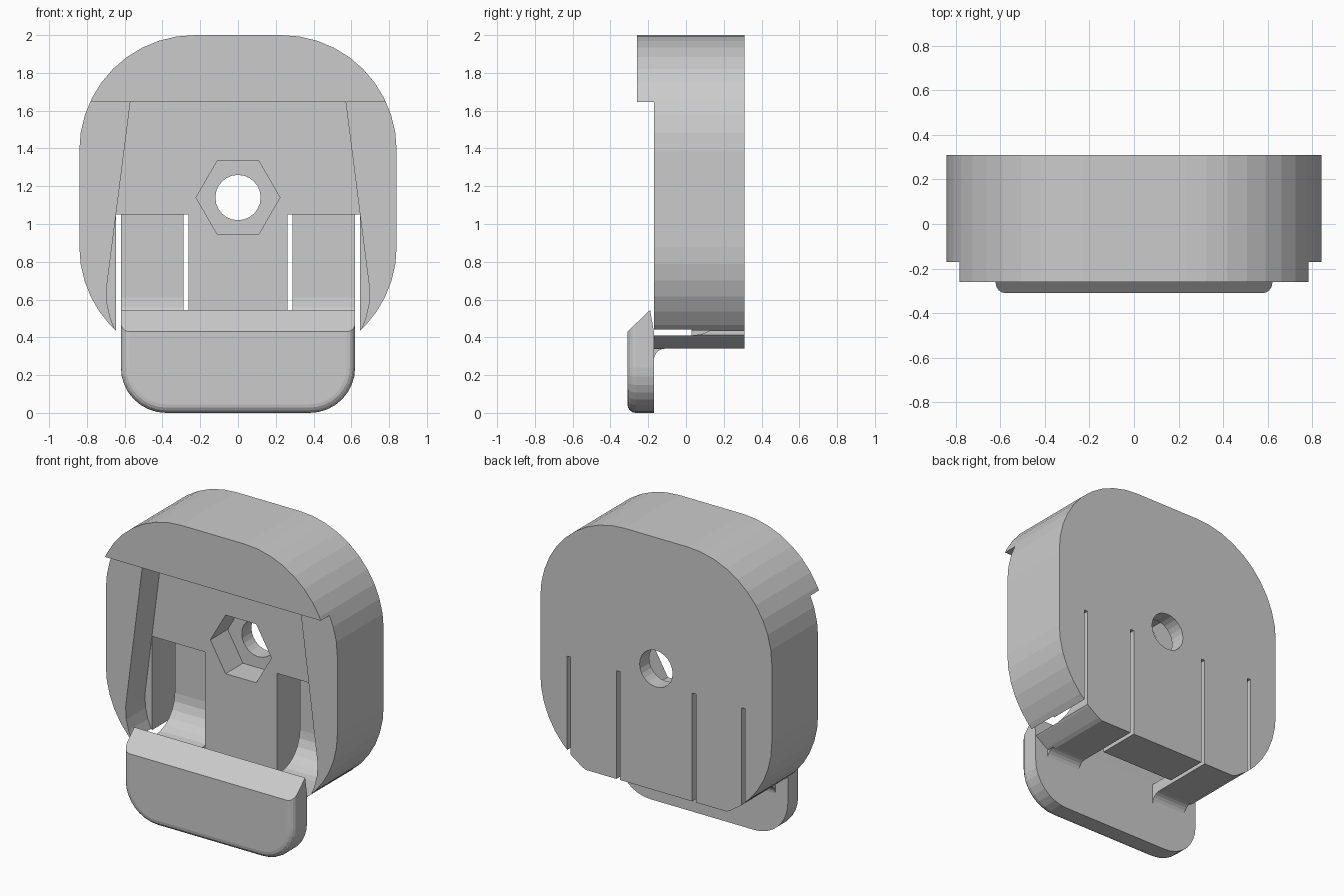
import bpy, bmesh
from math import sin, cos, pi, radians

cube = bpy.data.objects.get("Cube")
if cube:
    bpy.data.objects.remove(cube, do_unlink=True)

grey = bpy.data.materials.new("plain grey")
grey.use_nodes = True
GREY = (0.6, 0.6, 0.6, 1)
grey.diffuse_color = GREY
grey.node_tree.nodes["Principled BSDF"].inputs["Base Color"].default_value = GREY


def arc(cx, cz, r, start, end, n):
    """Points along an arc, angles in degrees."""
    steps = [radians(start + (end - start) * i / n) for i in range(n + 1)]
    return [(cx + r * cos(t), cz + r * sin(t)) for t in steps]


def prism(name, pts, a, b, axis="y"):
    """Extrude a profile from a to b: (x, z) points along y, or (y, z) points along x."""
    bm = bmesh.new()
    place = (lambda p, d: (p[0], d, p[1])) if axis == "y" else (lambda p, d: (d, p[0], p[1]))
    face = bm.faces.new([bm.verts.new(place(p, a)) for p in pts])
    ext = bmesh.ops.extrude_face_region(bm, geom=[face])
    shift = (0, b - a, 0) if axis == "y" else (b - a, 0, 0)
    bmesh.ops.translate(bm, vec=shift, verts=[v for v in ext["geom"] if isinstance(v, bmesh.types.BMVert)])
    bmesh.ops.recalc_face_normals(bm, faces=bm.faces)
    mesh = bpy.data.meshes.new(name)
    bm.to_mesh(mesh)
    bm.free()
    mesh.materials.append(grey)
    ob = bpy.data.objects.new(name, mesh)
    bpy.context.collection.objects.link(ob)
    return ob


def rect(x0, x1, z0, z1):
    return [(x0, z0), (x1, z0), (x1, z1), (x0, z1)]


def mirrored(pts):
    """Close a right-hand half outline with its mirror image."""
    return pts + [(-x, z) for x, z in reversed(pts)]


def apply_modifiers(ob):
    dg = bpy.context.evaluated_depsgraph_get()
    mesh = bpy.data.meshes.new_from_object(ob.evaluated_get(dg))
    ob.modifiers.clear()
    ob.data = mesh


def cut(ob, cutter):
    cutter.hide_render = True
    mod = ob.modifiers.new("cut", "BOOLEAN")
    mod.operation, mod.solver, mod.object = "DIFFERENCE", "EXACT", cutter
    apply_modifiers(ob)
    bpy.data.objects.remove(cutter, do_unlink=True)


FRONT, LIP, BACK, FLOOR, DEEP = -0.17, -0.26, 0.31, 0.03, 0.23
BOTTOM, SHELF, MID = 0.34, 0.41, 1.14

# Body: rounded block with a flat bottom, stepped back below the top lip
half = [(0.51, BOTTOM)] + arc(0.23, 0.88, 0.61, -60, 0, 7) + arc(0.23, 1.39, 0.61, 0, 90, 10)
body = prism("body", mirrored(half), LIP, BACK)
cut(body, prism("step", rect(-1, 1, 0, 1.645), -0.5, FRONT))

# Tapered front recess, open at the bottom in the middle
recess = [(0.275, 0.2), (0.275, SHELF), (0.632, SHELF), (0.65, 0.437), (0.675, 0.5),
          (0.692, 0.57), (0.697, 0.65), (0.57, 1.645)]
cut(body, prism("recess", mirrored(recess), -0.2, FLOOR))

# Nut pocket and screw hole
cut(body, prism("nut_pocket", arc(0, MID, 0.222, 0, 300, 5), -0.1, 0.21))
cut(body, prism("screw_hole", arc(0, MID, 0.12, 0, 345, 23), 0.1, 0.5))

# Thinned spring arms with a curved foot, and the slots that free them
pocket = [(-0.165, 1.05), (-0.165, SHELF)] + arc(FLOOR, SHELF + 0.2, 0.2, -90, 0, 6) + [(DEEP, 1.05)]
for s in (-1, 1):
    cut(body, prism("arm_pocket", pocket, s * 0.275, s * 0.632, "x"))
    for x0, x1 in ((0.262, 0.288), (0.62, 0.645)):
        cut(body, prism("slot", rect(s * x0, s * x1, 0.2, 1.05), -0.3, 0.5))

# Latch tab: bevelled top, rounded lower corners, softened front rim
side = arc(0.38, 0.24, 0.24, -90, 0, 8)
latch = prism("latch", mirrored(side + [(0.62, 0.55)]), -0.31, FRONT)
bm = bmesh.new()
bm.from_mesh(latch.data)
rim = [e for e in bm.edges if all(v.co.y < -0.3 for v in e.verts)
       and not all(v.co.z > 0.5 for v in e.verts)]
bmesh.ops.bevel(bm, geom=rim, offset=0.045, segments=4, profile=0.5, affect="EDGES")
bm.to_mesh(latch.data)
bm.free()
cut(latch, prism("ramp", [(-0.4, 0.34), (-0.31, 0.43), (-0.19, 0.545), (-0.19, 0.7), (-0.4, 0.7)], -1, 1, "x"))
cut(latch, prism("back_taper", [(-0.17, 0.43), (-0.19, 0.545), (-0.19, 0.7), (-0.1, 0.7), (-0.1, 0.43)], -1, 1, "x"))

# Fillets joining the arm feet to the latch
fillet = [(FRONT, BOTTOM)] + arc(FRONT + 0.06, BOTTOM - 0.06, 0.06, 180, 90, 5)
for s, label in ((1, "left"), (-1, "right")):
    prism(label + "_fillet", fillet, s * 0.288, s * 0.53, "x")
